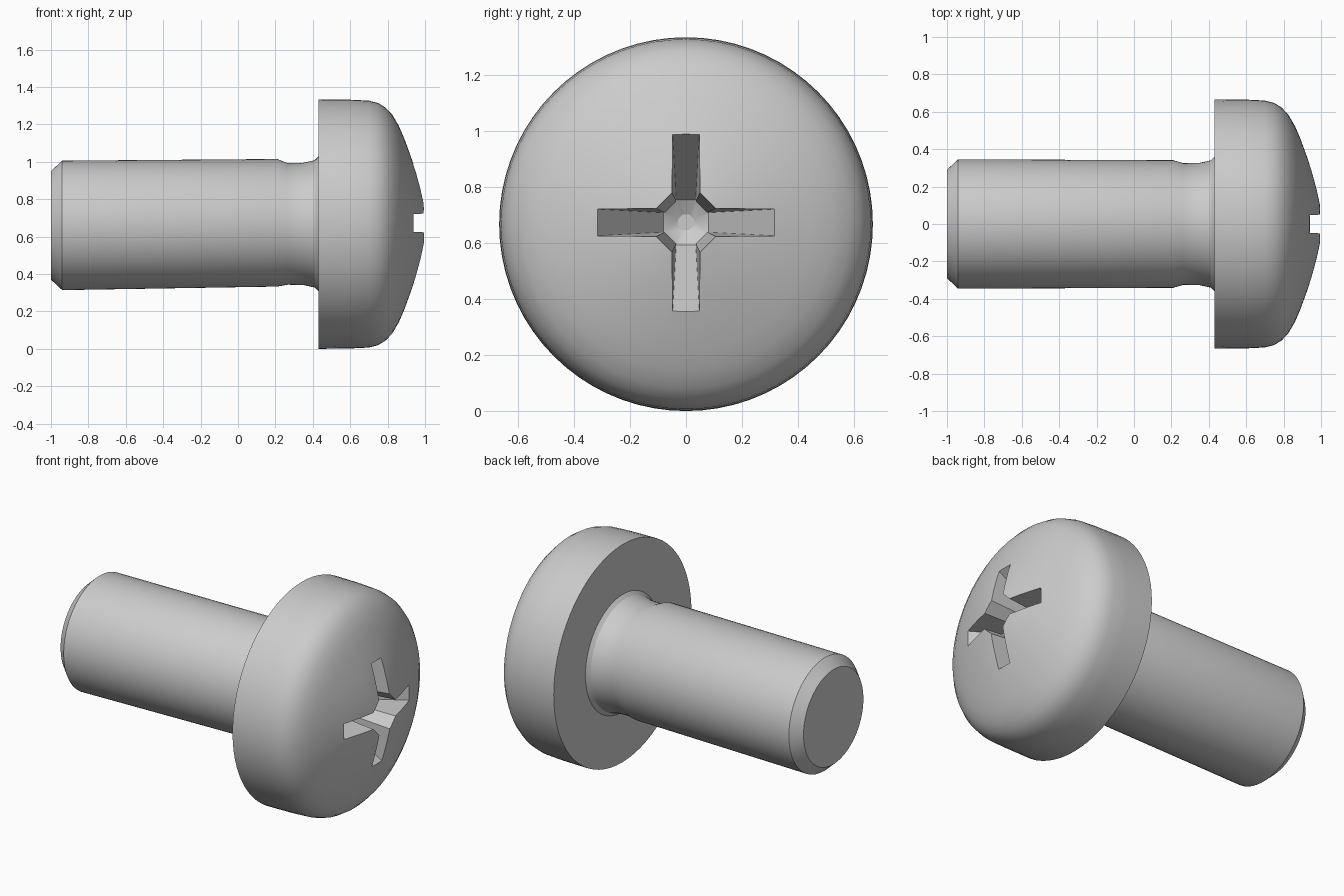
import bpy, bmesh, math

if "Cube" in bpy.data.objects:
    bpy.data.objects.remove(bpy.data.objects["Cube"])

AXIS_Z = 0.667
SEGMENTS = 72

steel = bpy.data.materials.new("plain_grey_steel")
steel.diffuse_color = (0.6, 0.6, 0.6, 1)
steel.use_nodes = True
steel.node_tree.nodes["Principled BSDF"].inputs["Base Color"].default_value = steel.diffuse_color


def finish(name, bm):
    bmesh.ops.recalc_face_normals(bm, faces=bm.faces)
    mesh = bpy.data.meshes.new(name)
    bm.to_mesh(mesh)
    bm.free()
    mesh.materials.append(steel)
    obj = bpy.data.objects.new(name, mesh)
    bpy.context.collection.objects.link(obj)
    return obj


def loft(name, rings):
    """Skin a list of rings (equal point counts) and cap both ends."""
    bm = bmesh.new()
    loops = [[bm.verts.new(p) for p in ring] for ring in rings]
    n = len(loops[0])
    for a, b in zip(loops, loops[1:]):
        for i in range(n):
            j = (i + 1) % n
            bm.faces.new((a[i], a[j], b[j], b[i]))
    bm.faces.new(loops[0])
    bm.faces.new(loops[-1])
    return finish(name, bm)


def ring(x, r, zc=AXIS_Z, n=SEGMENTS, turn=0.0):
    angles = [turn + 2 * math.pi * i / n for i in range(n)]
    return [(x, r * math.cos(a), zc + r * math.sin(a)) for a in angles]


# Screw body: chamfered shank, narrow neck, flat-backed domed head
# Each entry is (x, radius, height of the axis); the shank leans very slightly.
profile = [
    (-1.0, 0.29, 0.660), (-0.94, 0.346, 0.660), (0.21, 0.341, 0.674),
    (0.265, 0.325, 0.668), (0.35, 0.327, 0.668), (0.41, 0.34, 0.668),
    (0.43, 0.36, 0.668),
    (0.43, 0.667, 0.667), (0.60, 0.665, 0.667), (0.70, 0.660, 0.667),
    (0.75, 0.647, 0.667), (0.79, 0.622, 0.667), (0.825, 0.585, 0.667),
    (0.86, 0.525, 0.667), (0.89, 0.455, 0.667), (0.92, 0.373, 0.667),
    (0.95, 0.285, 0.667), (0.975, 0.195, 0.667), (0.99, 0.13, 0.667),
    (1.0, 0.085, 0.667), (1.002, 0.03, 0.667),
]
screw = loft("screw", [ring(*p) for p in profile])


# Cross recess cutters: two tapering blades and a tapering centre
RECESS_Z = 0.673


def rect(x, half_y, half_z):
    return [(x, sy * half_y, RECESS_Z + sz * half_z)
            for sy, sz in ((-1, -1), (1, -1), (1, 1), (-1, 1))]


cutters = [
    loft("recess_blade_upright", [rect(0.60, 0.035, 0.08), rect(1.05, 0.052, 0.393)]),
    loft("recess_blade_level", [rect(0.60, 0.08, 0.035), rect(1.05, 0.393, 0.052)]),
    loft("recess_centre", [ring(0.57, 0.03, RECESS_Z, 8, math.pi / 8),
                           ring(0.60, 0.085, RECESS_Z, 8, math.pi / 8),
                           ring(1.05, 0.125, RECESS_Z, 8, math.pi / 8)]),
]

bpy.context.view_layer.objects.active = screw
screw.select_set(True)
for cutter in cutters:
    mod = screw.modifiers.new("cut_" + cutter.name, 'BOOLEAN')
    mod.operation = 'DIFFERENCE'
    mod.solver = 'EXACT'
    mod.object = cutter
    bpy.ops.object.modifier_apply(modifier=mod.name)
for cutter in cutters:
    bpy.data.objects.remove(cutter)

bpy.ops.object.shade_smooth_by_angle(angle=math.radians(28))
